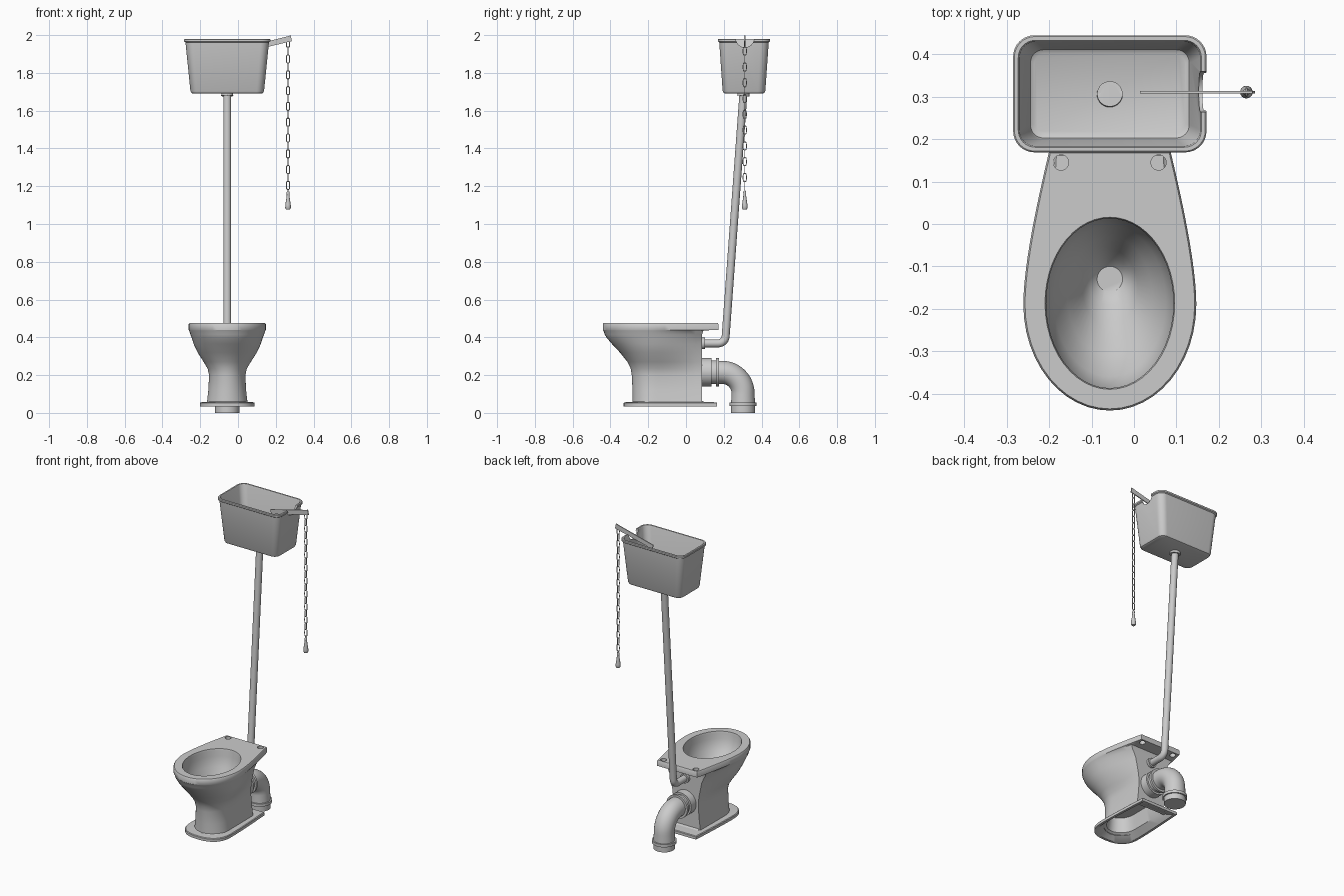
import bpy, bmesh
from math import sin, cos, pi, radians, copysign
from mathutils import Vector

cube = bpy.data.objects.get("Cube")
if cube:
    bpy.data.objects.remove(cube, do_unlink=True)

grey = bpy.data.materials.new("porcelain_grey")
grey.use_nodes = True
colour = (0.6, 0.6, 0.6, 1)
grey.diffuse_color = colour
grey.node_tree.nodes["Principled BSDF"].inputs["Base Color"].default_value = colour

CX = -0.057     # centre line of bowl, pipes and cistern
TANK_Y = 0.307


def activate(ob):
    bpy.ops.object.select_all(action="DESELECT")
    ob.select_set(True)
    bpy.context.view_layer.objects.active = ob


def smooth(ob, angle=35):
    activate(ob)
    bpy.ops.object.shade_smooth_by_angle(angle=radians(angle))


def loft(name, rings):
    """Bridge equal-length rings of points and cap both ends."""
    bm = bmesh.new()
    loops = [[bm.verts.new(p) for p in ring] for ring in rings]
    n = len(loops[0])
    for a, b in zip(loops, loops[1:]):
        for i in range(n):
            j = (i + 1) % n
            bm.faces.new((a[i], a[j], b[j], b[i]))
    bm.faces.new(loops[0])
    bm.faces.new(loops[-1])
    bmesh.ops.recalc_face_normals(bm, faces=bm.faces)
    mesh = bpy.data.meshes.new(name)
    bm.to_mesh(mesh)
    bm.free()
    mesh.materials.append(grey)
    ob = bpy.data.objects.new(name, mesh)
    bpy.context.collection.objects.link(ob)
    return ob


def tube(name, path, x=CX, sides=28):
    """Round section swept along (y, z, radius) points."""
    rings = []
    for i, (y, z, r) in enumerate(path):
        a, b = path[max(i - 1, 0)], path[min(i + 1, len(path) - 1)]
        t = Vector((0, b[0] - a[0], b[1] - a[1])).normalized()
        side = t.cross(Vector((1, 0, 0)))
        rings.append([Vector((x, y, z)) + r * (cos(q) * Vector((1, 0, 0)) + sin(q) * side)
                      for q in (2 * pi * k / sides for k in range(sides))])
    ob = loft(name, rings)
    smooth(ob)
    return ob


def cut(target, x, y, z, r, depth, axis_x=False):
    bpy.ops.mesh.primitive_cylinder_add(vertices=32, radius=r, depth=depth, location=(x, y, z),
                                        rotation=(0, pi / 2 if axis_x else 0, 0))
    cutter = bpy.context.object
    cutter.name = "cutter"
    cutter.hide_render = True
    cutter.data.materials.append(grey)
    mod = target.modifiers.new("cut", "BOOLEAN")
    mod.operation, mod.solver, mod.object = "DIFFERENCE", "EXACT", cutter
    activate(target)
    bpy.ops.object.modifier_apply(modifier=mod.name)
    bpy.data.objects.remove(cutter, do_unlink=True)


FRONT, SIDE, BACK = 24, 10, 6


def outline(z, w, front, mid, back, wb, p=1.0):
    """Rounded front, tapering sides and a straight back edge."""
    pts = []
    for k in range(FRONT + 1):
        a = pi * k / FRONT
        c, s = cos(a), sin(a)
        pts.append((w * copysign(abs(c) ** p, c), mid - (mid - front) * abs(s) ** p))
    bend = mid + (back - mid) * 0.3
    flank = []
    for k in range(1, SIDE + 1):
        t = k / SIDE
        flank.append(((1 - t * t) * w + t * t * wb,
                      (1 - t) ** 2 * mid + 2 * t * (1 - t) * bend + t * t * back))
    pts += [(-x, y) for x, y in flank]
    pts += [(wb * (2 * k / BACK - 1), back) for k in range(1, BACK)]
    pts += reversed(flank)
    return [(CX + x, y, z) for x, y in pts]


def oval(z, rx, ry, cy):
    rear = 2 * SIDE + BACK - 1
    angles = [pi * k / FRONT for k in range(FRONT + 1)]
    angles += [pi + pi * k / (rear + 1) for k in range(1, rear + 1)]
    return [(CX + rx * cos(a), cy - ry * sin(a), z) for a in angles]


# Bowl: hollow foot, foot plate, waisted body, rim with shelf, inner basin
B = 0.085
bowl = loft("bowl", [
    outline(0.16, 0.075, -0.26, -0.16, 0.065, 0.075),
    outline(0.07, 0.09, -0.27, -0.17, 0.07, 0.09),
    outline(0.035, 0.13, -0.315, -0.19, 0.15, 0.115, 0.8),
    outline(0.035, 0.145, -0.33, -0.19, 0.165, 0.13, 0.8),
    outline(0.052, 0.145, -0.33, -0.19, 0.165, 0.13, 0.8),
    outline(0.056, 0.141, -0.326, -0.19, 0.161, 0.126, 0.8),
    outline(0.058, 0.107, -0.283, -0.17, B, 0.105),
    outline(0.12, 0.1, -0.283, -0.165, B, 0.097),
    outline(0.2, 0.096, -0.287, -0.16, B, 0.09),
    outline(0.235, 0.104, -0.293, -0.16, B, 0.091),
    outline(0.27, 0.125, -0.31, -0.165, B, 0.095),
    outline(0.32, 0.157, -0.35, -0.175, B, 0.105),
    outline(0.365, 0.178, -0.392, -0.18, B, 0.115),
    outline(0.395, 0.187, -0.418, -0.185, B, 0.128),
    outline(0.415, 0.195, -0.43, -0.19, B, 0.14),
    outline(0.436, 0.202, -0.437, -0.19, 0.092, 0.152),
    outline(0.44, 0.204, -0.44, -0.19, 0.172, 0.143),
    outline(0.47, 0.204, -0.44, -0.19, 0.172, 0.143),
    outline(0.476, 0.2, -0.436, -0.19, 0.168, 0.14),
    oval(0.476, 0.153, 0.203, -0.187),
    oval(0.465, 0.15, 0.2, -0.187),
    oval(0.43, 0.15, 0.2, -0.187),
    oval(0.37, 0.132, 0.178, -0.182),
    oval(0.31, 0.1, 0.14, -0.17),
    oval(0.25, 0.065, 0.09, -0.15),
    oval(0.205, 0.05, 0.055, -0.135),
    oval(0.185, 0.03, 0.03, -0.13),
])
for s in (-1, 1):
    cut(bowl, CX + s * 0.115, 0.145, 0.46, 0.018, 0.1)
smooth(bowl)

# Waste pipe: collars, elbow and floor socket
elbow = [(0.19 + 0.112 * sin(a), 0.103 + 0.112 * cos(a), 0.061)
         for a in (pi / 2 * k / 12 for k in range(13))]
tube("waste_pipe",
     [(0.08, 0.215, 0.075), (0.135, 0.215, 0.075), (0.135, 0.215, 0.063), (0.16, 0.215, 0.063),
      (0.16, 0.215, 0.075), (0.175, 0.215, 0.075), (0.175, 0.215, 0.061)] + elbow +
     [(0.302, 0.054, 0.063), (0.302, 0.054, 0.072), (0.302, 0.036, 0.072),
      (0.302, 0.036, 0.064), (0.302, 0, 0.064)], sides=36)

# Flush pipe: from the back of the bowl up into the cistern floor
bend = [(0.17 + 0.04 * sin(a), 0.408 - 0.04 * cos(a), 0.021)
        for a in (radians(86) * k / 10 for k in range(11))]
tube("flush_pipe",
     [(0.08, 0.368, 0.03), (0.1, 0.368, 0.03), (0.1, 0.368, 0.021)] + bend +
     [(0.303, 1.678, 0.021), (0.303, 1.678, 0.032), (TANK_Y, 1.713, 0.03),
      (TANK_Y, 1.713, 0.021), (TANK_Y, 1.707, 0.021)])


def rounded_box(z, hx, hy, r):
    pts = []
    for q, (sx, sy) in enumerate(((1, 1), (-1, 1), (-1, -1), (1, -1))):
        for k in range(9):
            a = pi / 2 * (q + k / 8)
            pts.append((CX + sx * (hx - r) + r * cos(a), TANK_Y + sy * (hy - r) + r * sin(a), z))
    return pts


# Cistern: open tapered tank with a lip and a notch for the lever
tank = loft("cistern", [rounded_box(*v) for v in (
    (1.69, 0.182, 0.1, 0.03), (1.694, 0.19, 0.108, 0.036), (1.704, 0.195, 0.113, 0.04),
    (1.962, 0.221, 0.131, 0.045), (1.967, 0.228, 0.138, 0.05), (1.977, 0.228, 0.138, 0.05),
    (1.98, 0.225, 0.135, 0.048), (1.98, 0.216, 0.126, 0.04), (1.974, 0.213, 0.123, 0.038),
    (1.725, 0.191, 0.108, 0.034), (1.712, 0.187, 0.104, 0.03), (1.706, 0.178, 0.095, 0.025))])
cut(tank, CX + 0.21, 0.312, 1.983, 0.048, 0.14, axis_x=True)
smooth(tank)

# Lever: thin tilted bar through the notch
LEVER_Y = 0.311
bar = [(0.02, 1.905), (0.285, 1.968), (0.279, 1.999), (0.265, 1.994), (0.014, 1.931)]
loft("lever", [[(x, LEVER_Y + d, z) for x, z in bar] for d in (-0.003, 0.003)])

# Pull chain: alternating stretched links
CHAIN_X, LINKS, TOP, PITCH = 0.265, 19, 1.957, 0.0418
bpy.ops.mesh.primitive_torus_add(major_segments=16, minor_segments=8,
                                 major_radius=0.0085, minor_radius=0.0026)
link = bpy.context.object
link.name = link.data.name = "chain_link"
link.data.materials.append(grey)
for v in link.data.vertices:
    x, y, z = v.co
    stretch = copysign(0.0135, y) if abs(y) > 0.001 else 0
    v.co = (x, z, y + stretch)
link.data.flip_normals()
smooth(link, 60)
for i in range(LINKS):
    ob = link if i == 0 else link.copy()
    if i:
        bpy.context.collection.objects.link(ob)
    ob.location = (CHAIN_X, LEVER_Y, TOP - i * PITCH)
    ob.rotation_euler.z = pi / 2 * (i % 2)

# Pull handle
tube("pull_handle", [(LEVER_Y, z, r) for z, r in (
    (1.178, 0.004), (1.168, 0.008), (1.155, 0.007), (1.13, 0.01), (1.1, 0.0145),
    (1.086, 0.015), (1.078, 0.011))], x=CHAIN_X, sides=16)
